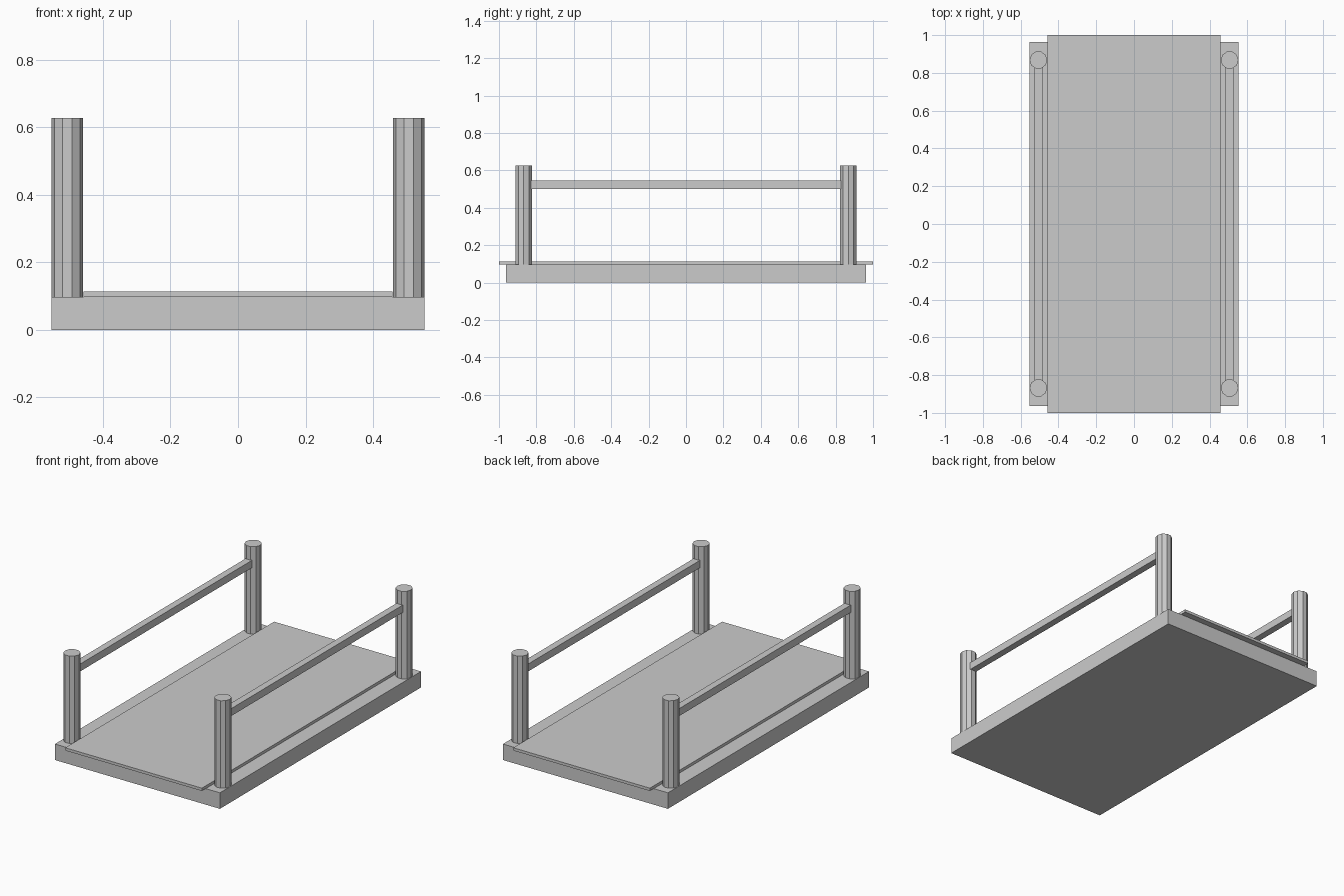
import bpy
import math

cube = bpy.data.objects.get("Cube")
if cube:
    bpy.data.objects.remove(cube, do_unlink=True)

# Single plain grey
grey = bpy.data.materials.new("plain grey")
grey.use_nodes = True
colour = (0.6, 0.6, 0.6, 1)
grey.diffuse_color = colour
grey.node_tree.nodes["Principled BSDF"].inputs["Base Color"].default_value = colour

BASE_TOP = 0.097
POST_TOP = 0.627
POST_RADIUS = 0.047
POST_X, POST_Y = 0.506, 0.868


def finish(name):
    obj = bpy.context.object
    obj.name = name
    obj.data.materials.append(grey)
    return obj


def box(name, x, half_x, half_y, bottom, top):
    bpy.ops.mesh.primitive_cube_add(size=2, location=(x, 0, (bottom + top) / 2))
    obj = finish(name)
    obj.scale = (half_x, half_y, (top - bottom) / 2)
    bpy.ops.object.transform_apply(location=False, rotation=False, scale=True)


def post(name, x, y):
    bpy.ops.mesh.primitive_cylinder_add(
        vertices=10, radius=POST_RADIUS, depth=POST_TOP - BASE_TOP,
        location=(x, y, (POST_TOP + BASE_TOP) / 2),
        rotation=(0, 0, math.pi / 2))
    finish(name)


# Base slab and the overhanging deck on it
box("base_slab", 0, 0.553, 0.963, 0, BASE_TOP)
box("deck", 0, 0.458, 1.0, BASE_TOP, 0.114)

# Corner posts with a handrail along each side
for side, sx in (("left", 1), ("right", -1)):
    for end, sy in (("front", -1), ("back", 1)):
        post(f"{end}_{side}_post", sx * POST_X, sy * POST_Y)
    box(f"{side}_rail", sx * POST_X, 0.021, 0.829, 0.5, 0.545)
